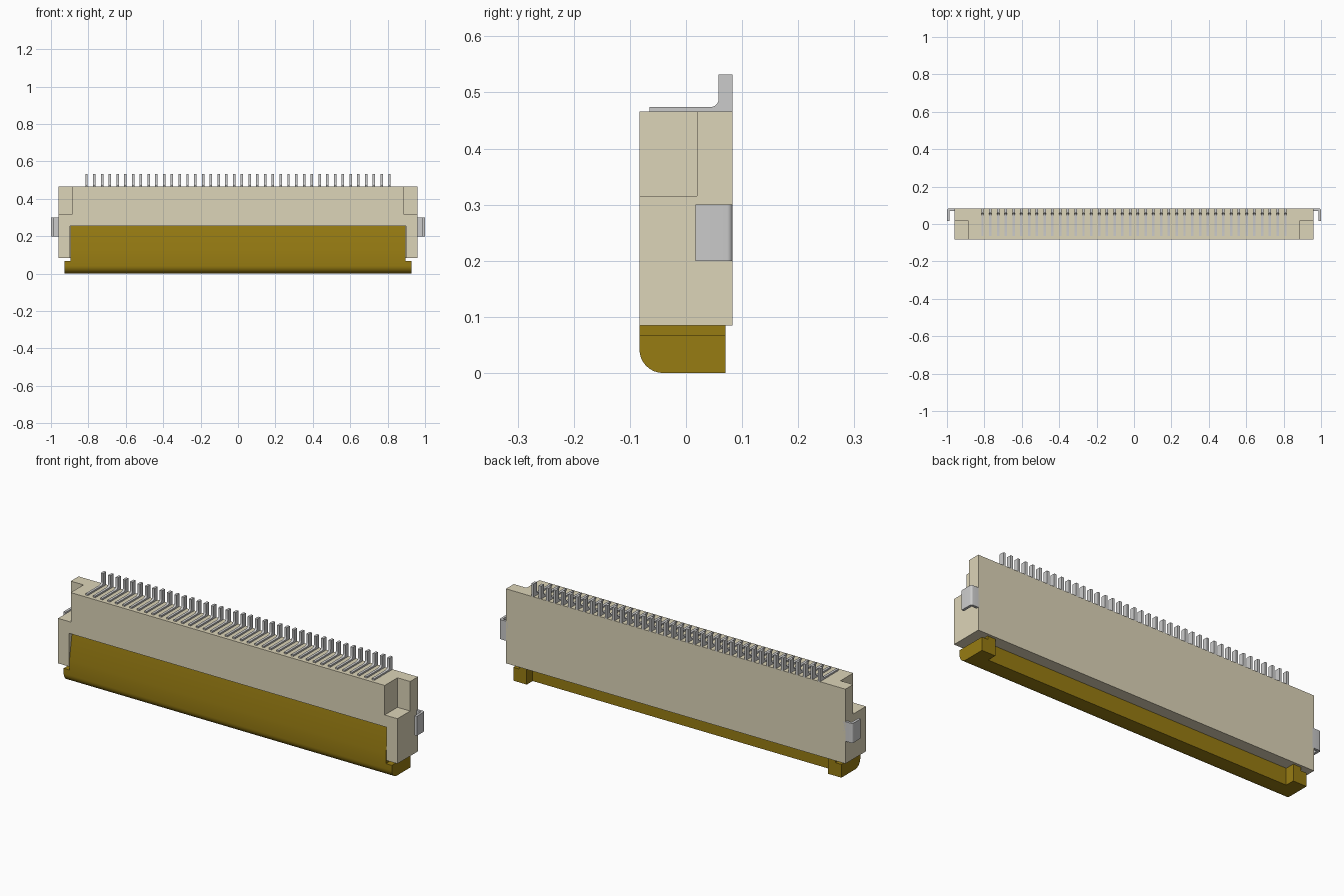
import bpy, bmesh, math

if "Cube" in bpy.data.objects:
    bpy.data.objects.remove(bpy.data.objects["Cube"])


def material(name, rgb):
    m = bpy.data.materials.new(name)
    m.diffuse_color = (*rgb, 1)
    m.use_nodes = True
    m.node_tree.nodes["Principled BSDF"].inputs["Base Color"].default_value = m.diffuse_color
    return m


CREAM = material("cream_plastic", (0.72, 0.66, 0.48))
AMBER = material("amber_plastic", (0.31, 0.20, 0.006))


def to_object(name, bm, mat=None, smooth=False):
    bmesh.ops.recalc_face_normals(bm, faces=bm.faces)
    me = bpy.data.meshes.new(name)
    bm.to_mesh(me)
    bm.free()
    ob = bpy.data.objects.new(name, me)
    bpy.context.collection.objects.link(ob)
    if mat:
        me.materials.append(mat)
    if smooth:
        bpy.ops.object.select_all(action='DESELECT')
        ob.select_set(True)
        bpy.context.view_layer.objects.active = ob
        bpy.ops.object.shade_smooth_by_angle(angle=math.radians(30))
    return ob


def prism(bm, profile, lo, hi, place):
    """Sweep a 2D profile from lo to hi; place(u, v, w) maps it to xyz."""
    a = [bm.verts.new(place(u, v, lo)) for u, v in profile]
    b = [bm.verts.new(place(u, v, hi)) for u, v in profile]
    bm.faces.new(a)
    bm.faces.new(b[::-1])
    n = len(profile)
    for i in range(n):
        j = (i + 1) % n
        bm.faces.new((a[i], b[i], b[j], a[j]))


def along_x(u, v, w):
    return (w, u, v)


def along_z(u, v, w):
    return (u, v, w)


def box(bm, x0, x1, y0, y1, z0, z1):
    prism(bm, [(y0, z0), (y1, z0), (y1, z1), (y0, z1)], x0, x1, along_x)


def arc(cu, cv, r, a0, a1, n=8):
    return [(cu + r * math.cos(math.radians(a0 + (a1 - a0) * i / n)),
             cv + r * math.sin(math.radians(a0 + (a1 - a0) * i / n))) for i in range(n + 1)]


# Housing: block with a front opening and notched top corners
bm = bmesh.new()
box(bm, -0.96, 0.96, -0.083, 0.083, 0.085, 0.466)
housing = to_object("housing", bm, CREAM)
bm = bmesh.new()
box(bm, -0.898, 0.898, -0.2, 0.022, 0.0, 0.255)
for s in (-1, 1):
    x0, x1 = sorted((s * 0.888, s * 1.1))
    box(bm, x0, x1, -0.2, 0.02, 0.315, 0.6)
cutter = to_object("housing_cutter", bm)
cutter.hide_render = True
mod = housing.modifiers.new("openings", 'BOOLEAN')
mod.operation = 'DIFFERENCE'
mod.solver = 'EXACT'
mod.object = cutter
bpy.ops.object.select_all(action='DESELECT')
housing.select_set(True)
bpy.context.view_layer.objects.active = housing
bpy.ops.object.modifier_apply(modifier=mod.name)
bpy.data.objects.remove(cutter)

# Locking flap: sloped front plate above a rounded lower bar
bm = bmesh.new()
nose = arc(-0.041, 0.042, 0.042, 180, 270)
plate = nose + [(0.022, 0), (0.022, 0.254), (-0.062, 0.254), (-0.083, 0.12)]
prism(bm, plate, -0.895, 0.895, along_x)
flap = to_object("locking_flap", bm, AMBER, True)

# Ears on both ends of the flap, reaching back under the housing
bm = bmesh.new()
ear = nose + [(0.07, 0), (0.07, 0.068), (-0.083, 0.068)]
for s in (-1, 1):
    prism(bm, ear, s * 0.852, s * 0.928, along_x)
    x0, x1 = sorted((s * 0.852, s * 0.895))
    box(bm, x0, x1, 0.0, 0.07, 0.06, 0.0849)
to_object("flap_ears", bm, AMBER, True)

# Row of contact pins: flat strip with a fillet up into the solder tail
bm = bmesh.new()
pin = ([(-0.065, 0.464), (0.083, 0.464), (0.083, 0.532), (0.058, 0.532)]
       + arc(0.044, 0.488, 0.014, 0, -90, 6) + [(-0.065, 0.474)])
count, half = 40, 0.0065
for i in range(count):
    x = -0.81 + 1.62 * i / (count - 1)
    prism(bm, pin, x - half, x + half, along_x)
to_object("contact_pins", bm, None, True)

# Bent side solder tabs
bm = bmesh.new()
tab = ([(0.95, 0.083)] + arc(0.99, 0.073, 0.01, 90, 0, 5)
       + [(1.0, 0.017), (0.987, 0.017), (0.987, 0.07), (0.95, 0.07)])
for s in (-1, 1):
    prism(bm, [(s * x, y) for x, y in tab], 0.2, 0.3, along_z)
to_object("side_tabs", bm, None, True)
